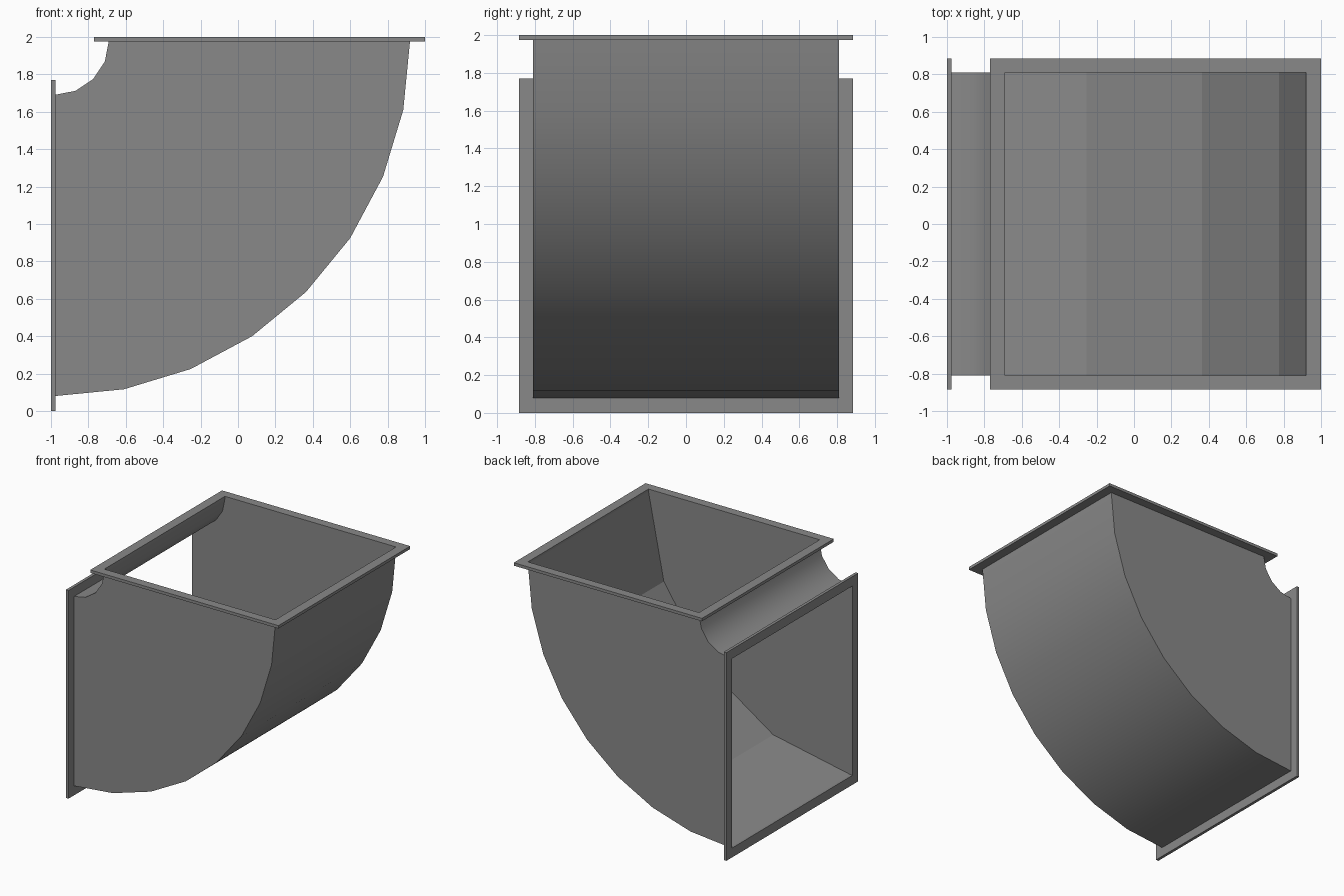
import bpy, bmesh, math

cube = bpy.data.objects.get("Cube")
if cube:
    bpy.data.objects.remove(cube)

mat = bpy.data.materials.new("galvanised grey")
mat.use_nodes = True
GREY = (0.25, 0.25, 0.25, 1)
mat.diffuse_color = GREY
mat.node_tree.nodes["Principled BSDF"].inputs["Base Color"].default_value = GREY

CX, CZ = -0.98, 1.98        # centre of the bend
R_IN, R_OUT = 0.29, 1.90    # throat and heel radii
HALF = 0.81                 # half width of the duct
LIP, THICK = 0.08, 0.025    # flange overhang and thickness


def arc(radius, steps):
    """Quarter circle from the side opening to the top opening, as (x, z)."""
    angles = [math.pi / 2 * i / steps for i in range(steps + 1)]
    return [(CX + radius * math.sin(a), CZ - radius * math.cos(a)) for a in angles]


def finish(name, bm, smooth=False):
    mesh = bpy.data.meshes.new(name)
    for f in bm.faces:
        f.smooth = smooth
    bm.to_mesh(mesh)
    bm.free()
    mesh.materials.append(mat)
    obj = bpy.data.objects.new(name, mesh)
    bpy.context.collection.objects.link(obj)
    return obj


def curved_sheet(name, points, smooth, flip):
    """Sheet spanning the duct width along a profile."""
    bm = bmesh.new()
    rows = [[bm.verts.new((x, y, z)) for y in (-HALF, HALF)] for x, z in points]
    for a, b in zip(rows, rows[1:]):
        bm.faces.new((a[0], b[0], b[1], a[1]))
    if flip:
        bmesh.ops.reverse_faces(bm, faces=bm.faces[:])
    return finish(name, bm, smooth)


def side_wall(name, y):
    """Flat cheek between the throat and heel arcs."""
    bm = bmesh.new()
    outline = arc(R_OUT, 8) + arc(R_IN, 4)[::-1]
    face = bm.faces.new([bm.verts.new((x, y, z)) for x, z in outline])
    face.normal_update()
    if face.normal.y * y < 0:
        face.normal_flip()
    return finish(name, bm)


def flange(name, place):
    """Rectangular ring; place maps (radius, y, depth) to a position."""
    bm = bmesh.new()
    loops = []
    for grow in (0, LIP):
        for depth in (0, THICK):
            a, b, w = R_IN - grow, R_OUT + grow, HALF + grow * 0.94
            corners = [(a, -w), (b, -w), (b, w), (a, w)]
            loops.append([bm.verts.new(place(r, y, depth)) for r, y in corners])
    in0, in1, out0, out1 = loops
    for p, q in ((in0, in1), (in1, out1), (out1, out0), (out0, in0)):
        for i in range(4):
            j = (i + 1) % 4
            bm.faces.new((p[i], p[j], q[j], q[i]))
    bmesh.ops.recalc_face_normals(bm, faces=bm.faces[:])
    return finish(name, bm)


# Duct walls
curved_sheet("heel_outer_skin", arc(R_OUT, 8), True, True)
curved_sheet("heel_inner_lining", arc(R_OUT, 4), False, False)
curved_sheet("throat_wall", arc(R_IN, 4), True, False)
side_wall("front_wall", -HALF)
side_wall("back_wall", HALF)

# Flanges round the two openings
flange("top_flange", lambda r, y, d: (CX + r, y, 2 - d))
flange("side_flange", lambda r, y, d: (-1 + d, y, CZ - r))
